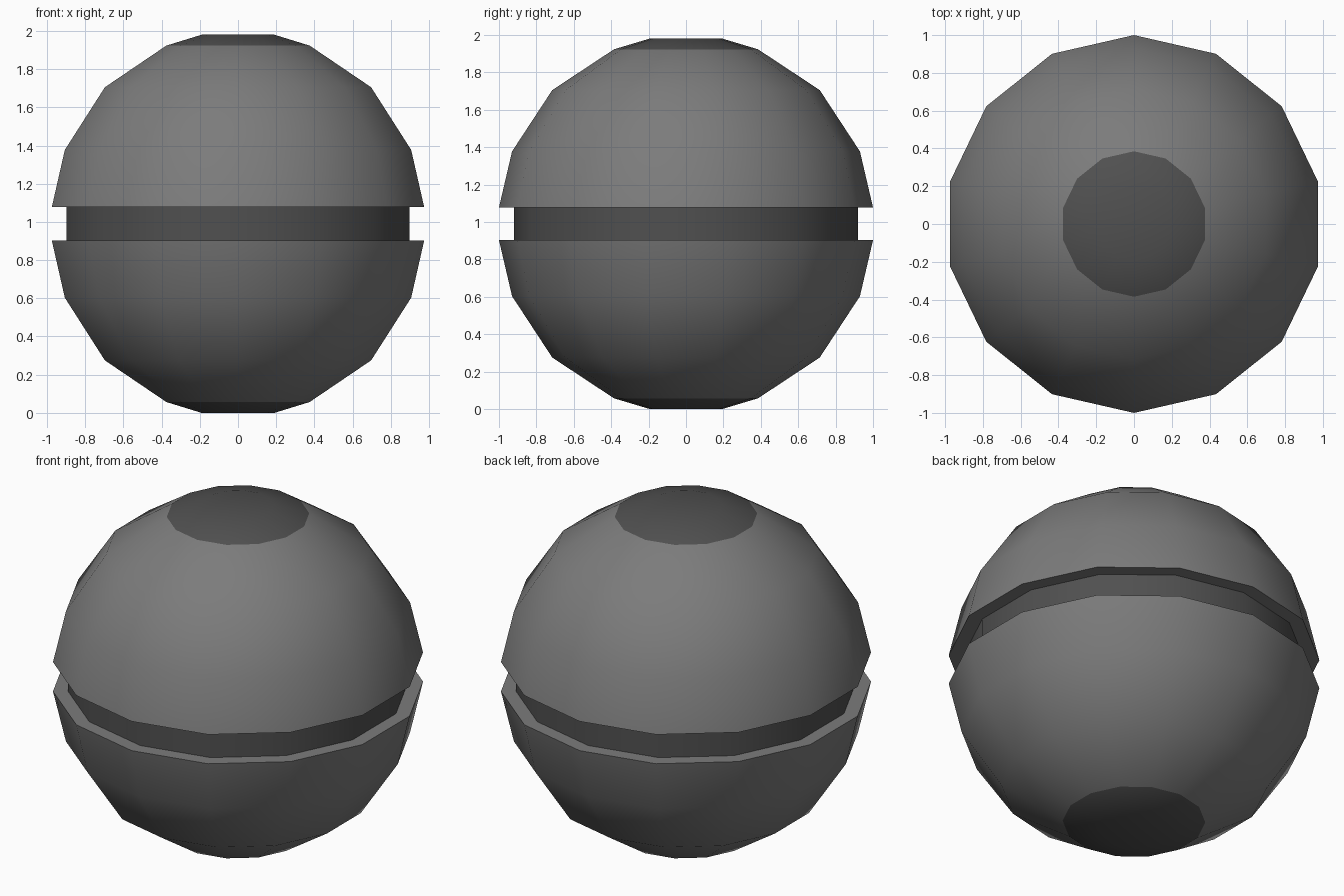
import bpy, bmesh, math

if "Cube" in bpy.data.objects:
    bpy.data.objects.remove(bpy.data.objects["Cube"])

SIDES = 14
MID = 0.99  # height of the symmetry plane


def material(name, v):
    m = bpy.data.materials.new(name)
    m.diffuse_color = (v, v, v, 1)
    m.use_nodes = True
    m.node_tree.nodes["Principled BSDF"].inputs["Base Color"].default_value = m.diffuse_color
    return m


grey = material("mid grey", 0.2)
dark = material("dark grey", 0.08)


def lathe(name, profile, mats, cap=False, flip=1, cap_from=None):
    """Spin (radius, height above middle) points; flip=-1 mirrors downwards."""
    bm = bmesh.new()
    rings = []
    for r, h in profile:
        rings.append([bm.verts.new((r * math.sin(2 * math.pi * i / SIDES),
                                    r * math.cos(2 * math.pi * i / SIDES),
                                    MID + flip * h)) for i in range(SIDES)])
    for k in range(len(rings) - 1):
        a, b = rings[k], rings[k + 1]
        for i in range(SIDES):
            j = (i + 1) % SIDES
            loop = [a[i], b[i], b[j], a[j]]
            f = bm.faces.new(loop if flip > 0 else loop[::-1])
            f.material_index = int(cap_from is not None and k >= cap_from)
    if cap:
        f = bm.faces.new(rings[-1][::-1] if flip > 0 else rings[-1])
        f.material_index = len(mats) - 1
    bm.normal_update()
    for f in bm.faces:
        f.smooth = True
    for e in bm.edges:
        if len(e.link_faces) == 2:
            e.smooth = e.calc_face_angle() < math.radians(40)
    me = bpy.data.meshes.new(name)
    bm.to_mesh(me)
    bm.free()
    for m in mats:
        me.materials.append(m)
    ob = bpy.data.objects.new(name, me)
    bpy.context.collection.objects.link(ob)
    return ob


# Half shell: flat lip, rounded wall, dark polar cap
shell = [(0.92, 0.087), (1.0, 0.087), (0.93, 0.387), (0.715, 0.715),
         (0.385, 0.933), (0.195, 0.99)]
lathe("upper_shell", shell, [grey, dark], True, 1, 4)
lathe("lower_shell", shell, [grey, dark], True, -1, 4)

# Recessed band between the shells
lathe("middle_band", [(0.92, -0.087), (0.92, 0.087)], [dark])
